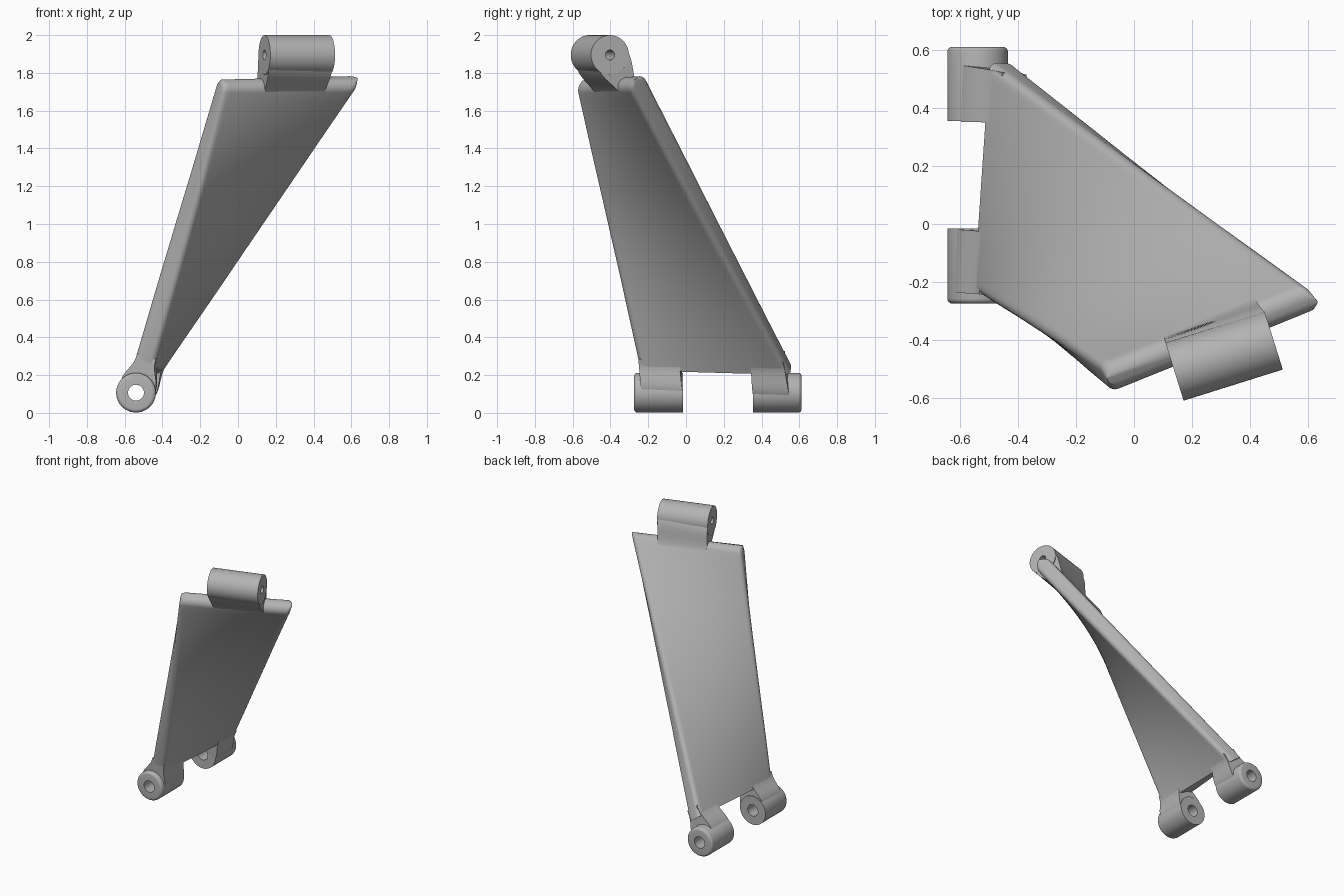
import bpy
from math import sin, cos, pi, radians
from mathutils import Vector as V

cube = bpy.data.objects.get("Cube")
if cube:
    bpy.data.objects.remove(cube)

# One grey material for the whole casting
grey = bpy.data.materials.new("plain grey")
grey.use_nodes = True
colour = (0.45, 0.45, 0.45, 1)
grey.diffuse_color = colour
grey.node_tree.nodes["Principled BSDF"].inputs["Base Color"].default_value = colour

HALF = 0.055      # half thickness of the plate
RADIUS = 0.105    # knuckle radius

# Corner points of the twisted plate: front edge and rear edge, low and high
front_low, rear_low = V((-0.50, -0.24, 0.24)), V((-0.455, 0.555, 0.235))
front_high, rear_high = V((-0.105, -0.53, 1.71)), V((0.605, -0.245, 1.73))


def plate_point(s, t):
    return front_low.lerp(front_high, t).lerp(rear_low.lerp(rear_high, t), s)


def plate_axes(s, t):
    """Across, along and normal directions of the ruled plate."""
    across = (plate_point(1, t) - plate_point(0, t)).normalized()
    along = (plate_point(s, 1) - plate_point(s, 0)).normalized()
    return across, along, across.cross(along).normalized()


def loft(name, rings, cap=True, close=False):
    """Skin a list of equally long closed rings."""
    n, m = len(rings[0]), len(rings)
    verts = [p for ring in rings for p in ring]
    faces = []
    for i in range(m if close else m - 1):
        a, b = i * n, (i + 1) % m * n
        faces += [(a + j, a + (j + 1) % n, b + (j + 1) % n, b + j) for j in range(n)]
    if cap:
        faces += [tuple(range(n))[::-1], tuple(range((m - 1) * n, m * n))]
    mesh = bpy.data.meshes.new(name)
    mesh.from_pydata(verts, [], faces)
    mesh.materials.append(grey)
    obj = bpy.data.objects.new(name, mesh)
    bpy.context.collection.objects.link(obj)
    bpy.ops.object.select_all(action='DESELECT')
    obj.select_set(True)
    bpy.context.view_layer.objects.active = obj
    bpy.ops.object.mode_set(mode='EDIT')
    bpy.ops.mesh.select_all(action='SELECT')
    bpy.ops.mesh.normals_make_consistent(inside=False)
    bpy.ops.object.mode_set(mode='OBJECT')
    bpy.ops.object.shade_smooth_by_angle(angle=radians(35))
    return obj


def plate_ring(t, half, rise=0.0):
    """Rounded rectangle across the plate, lifted along it by rise."""
    ring, corner, steps = [], min(0.03, half * 0.95), 5
    for side, face, start in ((1, 1, 0), (0, 1, 1), (0, -1, 2), (1, -1, 3)):
        # flat span between the corners, sampled so the twist stays smooth
        for k in range(steps + 1):
            a = (start + k / steps) * pi / 2
            across, along, normal = plate_axes(side, t)
            inset = corner if side == 0 else -corner
            ring.append(plate_point(side, t) + across * (inset + corner * cos(a))
                        + normal * (face * (half - corner) + corner * sin(a)) + along * rise)
        if start in (0, 2):
            for k in range(1, 16):
                s = 1 - k / 16 if start == 0 else k / 16
                _, along, normal = plate_axes(s, t)
                ring.append(plate_point(s, t) + normal * face * half + along * rise)
    return ring


# Twisted plate with a fully rounded upper rim
rings = [plate_ring(k / 32, HALF) for k in range(33)]
rings += [plate_ring(1, HALF * cos(a), HALF * sin(a))
          for a in (radians(d) for d in range(10, 90, 10))]
loft("twisted_plate", rings)


def knuckle(name, start, end, hole, bevel_start=0, bevel_end=0):
    """Hinge barrel with a through hole and optionally rounded ends."""
    axis = (end - start).normalized()
    length = (end - start).length
    u = axis.cross(V((0, 0, 1))).normalized()
    w = axis.cross(u)
    profile = [(hole, 0)]
    for bevel, first in ((bevel_start, True), (bevel_end, False)):
        arc = [(RADIUS - bevel * (1 - sin(k * pi / 8)), bevel * (1 - cos(k * pi / 8)))
               for k in range(5)] if bevel else [(RADIUS, 0)]
        profile += arc if first else [(r, length - h) for r, h in arc[::-1]]
    profile.append((hole, length))
    rings = []
    for k in range(64):
        a = 2 * pi * k / 64
        rings.append([start + axis * h + (u * cos(a) + w * sin(a)) * r for r, h in profile])
    loft(name, rings, cap=False, close=True)


def neck(name, start, end, s_start, s_end, t):
    """Flared web that blends a barrel into the plate."""
    axis = (end - start).normalized()
    sides = []
    for p, s in ((start, s_start), (end, s_end)):
        q = plate_point(s, t)
        normal = plate_axes(s, t)[2]
        chord = axis.cross(q - p).normalized()
        if chord.dot(normal) < 0:
            chord.negate()
        sides.append((p, q, chord, normal))
    rings = []
    for k in range(15):
        f = k / 14
        blend = min(1, f * 1.15)
        blend = blend * blend * (3 - 2 * blend)
        width = 0.094 + (HALF - 0.002 - 0.094) * blend
        ring = []
        for (p, q, chord, normal), flip in zip(sides, (1, -1)):
            begin = p + (q - p).normalized() * 0.046
            centre = begin.lerp(q, f)
            n = chord.lerp(normal, f).normalized()
            ring += [centre + n * width * flip, centre - n * width * flip]
        rings.append(ring)
    loft(name, rings)


# Lower hinge: two barrels on one axis
def lower(y):
    return V((-0.54, y, 0.107))


knuckle("lower_front_knuckle", lower(-0.275), lower(-0.015), 0.042, bevel_start=0.018)
knuckle("lower_rear_knuckle", lower(0.355), lower(0.612), 0.042, bevel_end=0.018)
neck("lower_front_neck", lower(-0.235), lower(-0.015), 0.005, 0.283, 0.04)
neck("lower_rear_neck", lower(0.355), lower(0.555), 0.77, 0.995, 0.04)

# Upper hinge: a single barrel turned to follow the rim
upper_left, upper_right = V((0.14, -0.51, 1.895)), V((0.4825, -0.4025, 1.895))
knuckle("upper_knuckle", upper_left, upper_right, 0.026)
neck("upper_neck", upper_left, upper_right, 0.34, 0.79, 0.97)
